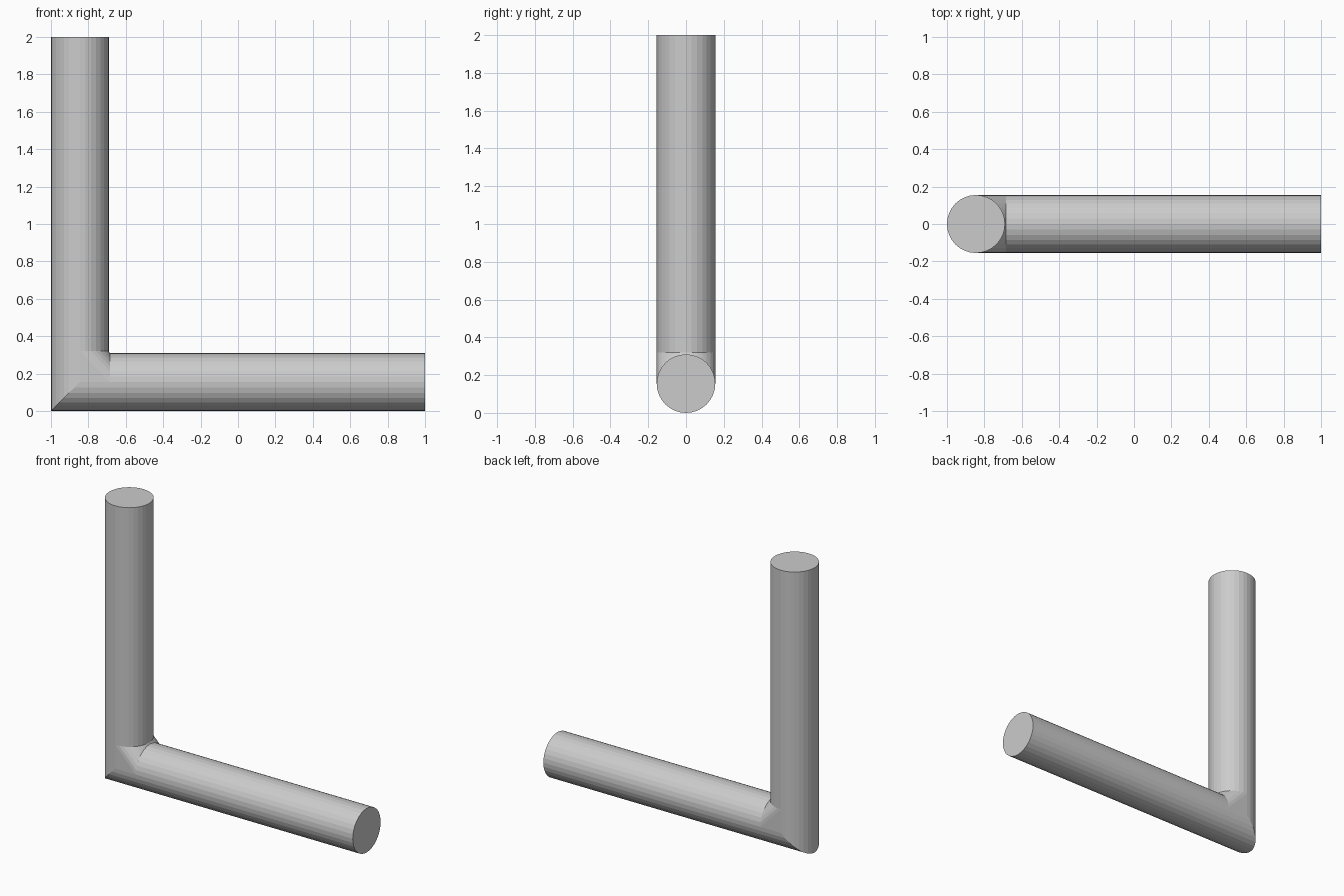
import bpy, bmesh
from math import cos, sin, tau
from mathutils import Vector

if "Cube" in bpy.data.objects:
    bpy.data.objects.remove(bpy.data.objects["Cube"])

R, SIDES = 0.155, 32
CX, CZ = -1 + R, R            # pipe axes: vertical at x = CX, horizontal at z = CZ
JOINT_Z, JOINT_X = 0.32, -0.685


def ring(centre, u, v):
    """Circle of points spanned by the vectors u and v."""
    c, u, v = Vector(centre), Vector(u), Vector(v)
    return [c + R * (cos(tau * i / SIDES) * u + sin(tau * i / SIDES) * v)
            for i in range(SIDES)]


def finish(bm, name):
    bmesh.ops.recalc_face_normals(bm, faces=bm.faces)
    mesh = bpy.data.meshes.new(name)
    bm.to_mesh(mesh)
    bm.free()
    bpy.context.collection.objects.link(bpy.data.objects.new(name, mesh))


def pipe(name, start, end):
    """Straight round bar, open at the joint and capped at the far end."""
    bm = bmesh.new()
    a = [bm.verts.new(p) for p in start]
    b = [bm.verts.new(p) for p in end]
    for i in range(SIDES):
        j = (i + 1) % SIDES
        bm.faces.new((a[i], a[j], b[j], b[i]))
    cap = bm.faces.new(b)
    bmesh.ops.recalc_face_normals(bm, faces=bm.faces)
    axis = (end[0] - start[0]).normalized()
    if cap.normal.dot(axis) < 0:
        bmesh.ops.reverse_faces(bm, faces=bm.faces)
    mesh = bpy.data.meshes.new(name)
    bm.to_mesh(mesh)
    bm.free()
    bpy.context.collection.objects.link(bpy.data.objects.new(name, mesh))


X, Y, Z = (1, 0, 0), (0, 1, 0), (0, 0, 1)
upright_ring = ring((CX, 0, JOINT_Z), X, Y)
level_ring = ring((JOINT_X, 0, CZ), Z, Y)

# Straight arms
pipe("upright_bar", upright_ring, ring((CX, 0, 2), X, Y))
pipe("horizontal_bar", level_ring, ring((1, 0, CZ), Z, Y))

# Corner: hull of both arm ends and the mitre ellipse, open where the arms join
bm = bmesh.new()
for p in upright_ring + level_ring + ring((CX, 0, CZ), (1, 0, 1), Y):
    bm.verts.new(p)
res = bmesh.ops.convex_hull(bm, input=bm.verts)
bmesh.ops.delete(bm, geom=[v for v in bm.verts if not v.link_faces], context='VERTS')
bmesh.ops.recalc_face_normals(bm, faces=bm.faces)
discs = [f for f in bm.faces
         if all(abs(v.co.z - JOINT_Z) < 1e-5 for v in f.verts)
         or all(abs(v.co.x - JOINT_X) < 1e-5 for v in f.verts)]
bmesh.ops.delete(bm, geom=discs, context='FACES')
finish(bm, "corner_joint")
